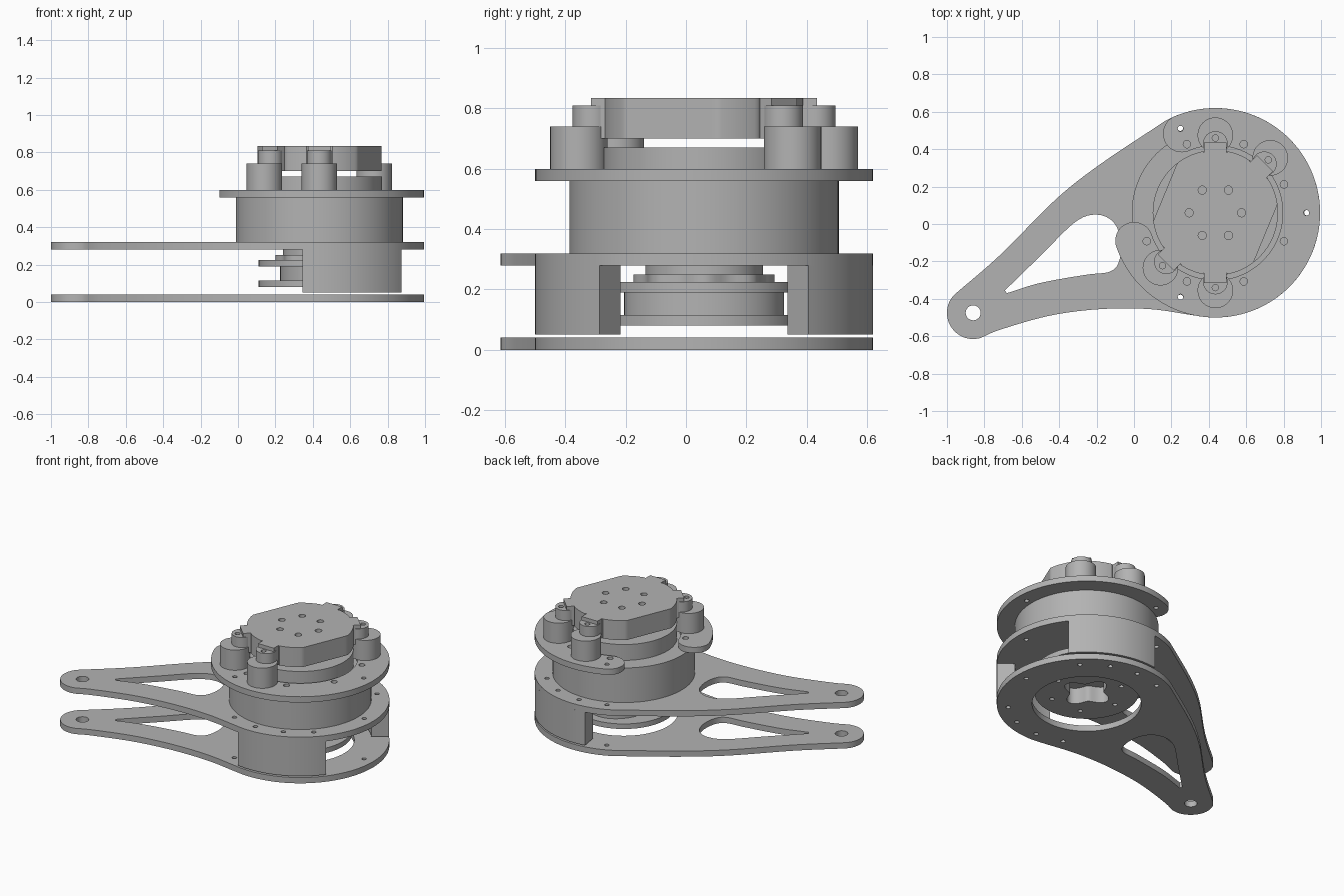
import bpy, bmesh
from math import cos, sin, radians, hypot, pi
from mathutils import Vector

cube = bpy.data.objects.get("Cube")
if cube:
    bpy.data.objects.remove(cube)

gray = bpy.data.materials.new("machined gray")
gray.use_nodes = True
tone = (0.45, 0.45, 0.45, 1)
gray.diffuse_color = tone
gray.node_tree.nodes["Principled BSDF"].inputs["Base Color"].default_value = tone

C = Vector((0.435, 0.06))      # axis shared by all the round parts
R = 0.56                       # plate radius
BODY = 0.447                   # housing radius


def at(r, deg):
    return C + Vector((cos(radians(deg)), sin(radians(deg)))) * r


def arc(c, r, a, b, n=24):
    return [c + Vector((cos(t), sin(t))) * r
            for t in (radians(a + (b - a) * i / n) for i in range(n + 1))]


def circle(c, r, n=64):
    return arc(c, r, 0, 360, n)[:-1]


def holes(dist, angles, r):
    return [circle(at(dist, a), r, 16) for a in angles]


def smooth(points, steps=6):
    """Catmull-Rom path through the points."""
    p = [Vector(q) for q in points]
    p = [2 * p[0] - p[1]] + p + [2 * p[-1] - p[-2]]
    path = []
    for a, b, c, d in zip(p, p[1:], p[2:], p[3:]):
        for i in range(steps):
            t = i / steps
            path.append(0.5 * (2 * b + (c - a) * t + (2 * a - 5 * b + 4 * c - d) * t**2
                               + (3 * b - a - 3 * c + d) * t**3))
    return path + [p[-2]]


def plate(name, loops, z0, z1):
    """Flat part from an outline followed by its holes."""
    cu = bpy.data.curves.new(name, 'CURVE')
    cu.dimensions, cu.fill_mode = '2D', 'BOTH'
    cu.extrude = (z1 - z0) / 2
    for loop in loops:
        s = cu.splines.new('POLY')
        s.points.add(len(loop) - 1)
        for pt, q in zip(s.points, loop):
            pt.co = (q.x, q.y, 0, 1)
        s.use_cyclic_u = True
    tmp = bpy.data.objects.new(name + " outline", cu)
    bpy.context.collection.objects.link(tmp)
    deps = bpy.context.evaluated_depsgraph_get()
    me = bpy.data.meshes.new_from_object(tmp.evaluated_get(deps))
    bpy.data.objects.remove(tmp)
    bm = bmesh.new()
    bm.from_mesh(me)
    bmesh.ops.remove_doubles(bm, verts=bm.verts, dist=1e-5)
    bmesh.ops.translate(bm, verts=bm.verts, vec=(0, 0, (z0 + z1) / 2))
    bmesh.ops.recalc_face_normals(bm, faces=bm.faces)
    bm.to_mesh(me)
    bm.free()
    me.materials.clear()
    me.materials.append(gray)
    ob = bpy.data.objects.new(name, me)
    bpy.context.collection.objects.link(ob)
    bpy.ops.object.select_all(action='DESELECT')
    ob.select_set(True)
    bpy.context.view_layer.objects.active = ob
    bpy.ops.object.shade_smooth_by_angle(angle=radians(30))
    return ob


# Teardrop arm plates with a triangular window
tip = Vector((-0.86, -0.475))
upper_edge = smooth([at(R, 118), (-0.18, 0.32), (-0.42, 0.13), (-0.715, -0.165),
                     tip + Vector((-0.103, 0.095))])
lower_edge = smooth([tip + Vector((0.04, -0.134)), (-0.715, -0.565), (-0.45, -0.49),
                     (-0.18, -0.455), (0.085, -0.455), at(R, 259)])
outline = (arc(C, R, -101, 118, 80)[:-1] + upper_edge[:-1]
           + arc(tip, 0.14, 137, 287)[:-1] + lower_edge[:-1])
window = smooth([(-0.69, -0.355), (-0.5, -0.17), (-0.315, 0.01), (-0.2, 0.05), (-0.11, 0.01),
                 (-0.07, -0.09), (-0.08, -0.2), (-0.13, -0.255), (-0.26, -0.272),
                 (-0.5, -0.315), (-0.68, -0.37)])
arm_cuts = [window, circle(tip, 0.04, 32)] + holes(
    0.49, [0, 45, 67.5, 90, 112.5, 247.5, 270, 292.5, 315], 0.015)
plate("lower_arm_plate", [outline, circle(C, 0.34)] + arm_cuts, 0, 0.04)
plate("upper_arm_plate", [outline] + arm_cuts, 0.28, 0.32)

# Curved spacer walls hanging under the upper arm plate
for name, a, b in (("front_spacer", -99.2, -38.2), ("back_spacer", 38.2, 99.2)):
    plate(name, [arc(C, R, a, b) + arc(C, BODY, b, a)], 0.05, 0.28)

# Spool between the arm plates
star = [at(0.135 + 0.03 * cos(4 * t), t * 180 / pi) for t in (i * pi / 36 for i in range(72))]
core = [C + Vector((0.21 * cos(t), 0.265 * sin(t))) for t in (i * pi / 36 for i in range(72))]
lobed = [at(0.222 + 0.012 * cos(8 * t), t * 180 / pi) for t in (i * pi / 36 for i in range(72))]
plate("spool_lower_disc", [circle(C, 0.325), star] + holes(0.23, range(0, 360, 60), 0.015),
      0.08, 0.115)
plate("spool_core", [core, star], 0.115, 0.19)
plate("spool_upper_disc", [circle(C, 0.325)], 0.19, 0.225)
plate("spool_lobed_ring", [lobed], 0.225, 0.25)
plate("spool_cap", [circle(C, 0.195)], 0.25, 0.28)

# Round housing and its raised cap
plate("housing", [circle(C, BODY, 96)], 0.32, 0.56)
plate("housing_cap", [circle(C, 0.335)], 0.56, 0.67)

# Open ring flange with rounded ends
start, end = -161, 113
mid = R - 0.1
flange = (arc(C, R, start, end, 80)[:-1] + arc(at(mid, end), 0.1, end, end + 180)[:-1]
          + arc(C, R - 0.2, end, start, 80)[:-1]
          + arc(at(mid, start), 0.1, start - 180, start)[:-1])
bolt_angles = [a * 45 + 22.5 for a in range(8) if a != 3]
plate("ring_flange", [flange] + holes(0.397, bolt_angles, 0.02)
      + holes(0.487, [0, 112.5, 247.5], 0.015), 0.56, 0.60)

# Posts with the mounting ears that sit on them
post_angles = (45, 90, 225, 270)
for a in post_angles:
    plate(f"post_{a}", [circle(at(0.415, a), 0.095, 48)], 0.60, 0.74)
    plate(f"ear_{a}", [circle(at(0.37, a), 0.066, 40), circle(at(0.4, a), 0.017, 16)],
          0.70, 0.81)
    out, side = at(1, a) - C, at(1, a + 90) - C
    plate(f"ear_neck_{a}", [[C + out * r + side * s for r, s in
                             ((0.22, -0.06), (0.375, -0.06), (0.375, 0.06), (0.22, 0.06))]],
          0.70, 0.835)

# Top carrier: a disc with two flats, scalloped around the posts
carrier = []
for deg in range(0, 360, 2):
    r = 0.335
    for flat in (157.5, 337.5):
        c = cos(radians(deg - flat))
        if c > 0.1:
            r = min(r, 0.29 / c)
    while any((at(r, deg) - at(0.415, a)).length < 0.11 for a in post_angles):
        r -= 0.002
    carrier.append(at(r, deg))
plate("top_carrier", [carrier] + holes(0.14, range(0, 360, 60), 0.022), 0.70, 0.835)
